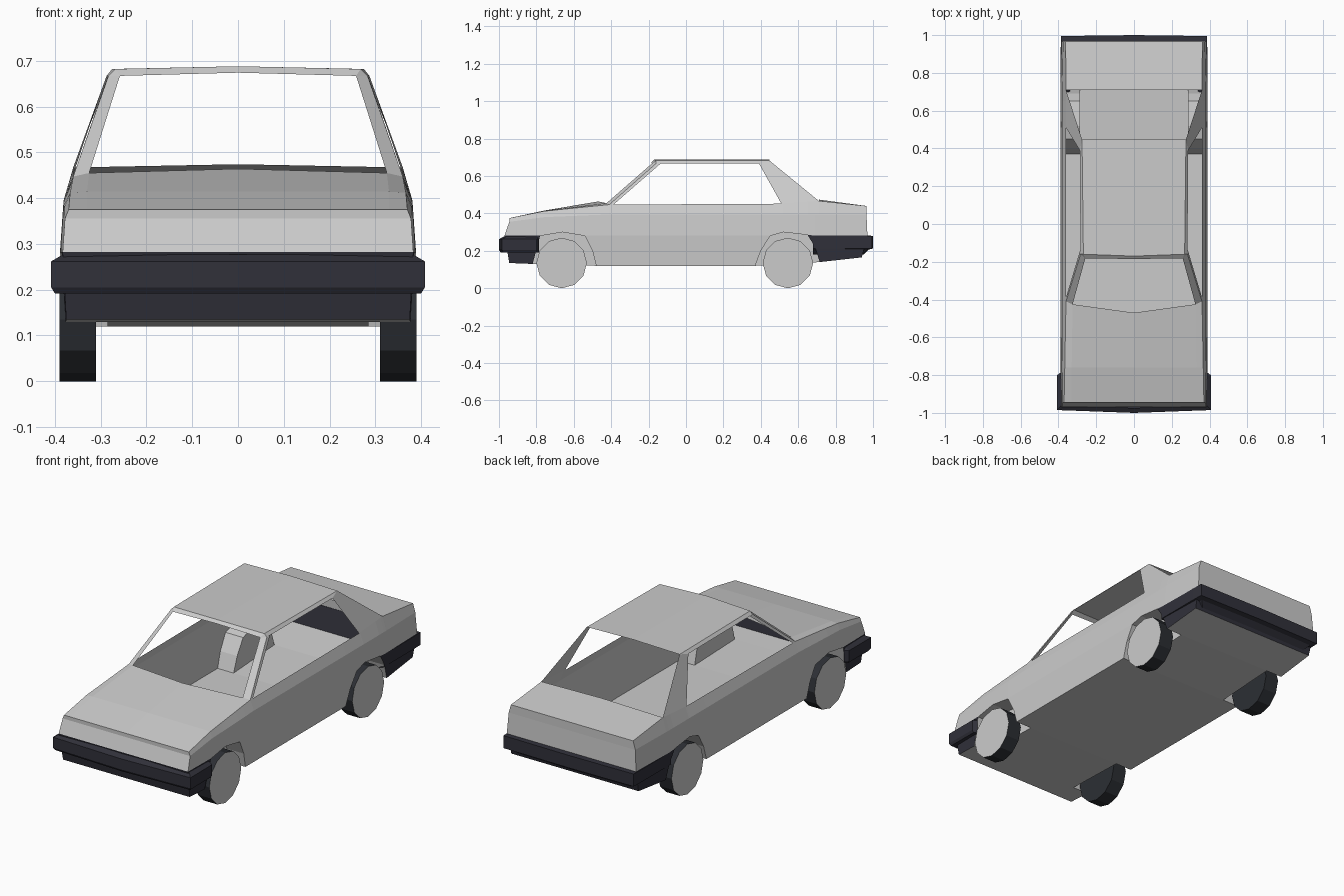
import bpy, bmesh, math
from mathutils import Vector, Matrix

if "Cube" in bpy.data.objects:
    bpy.data.objects.remove(bpy.data.objects["Cube"])


def material(name, colour):
    m = bpy.data.materials.new(name)
    m.use_nodes = True
    m.diffuse_color = (*colour, 1)
    m.node_tree.nodes["Principled BSDF"].inputs["Base Color"].default_value = (*colour, 1)
    return m


PAINT = material("pale grey paint", (0.6, 0.6, 0.6))
TRIM = material("dark blue grey trim", (0.03, 0.03, 0.042))
RUBBER = material("tyre rubber", (0.025, 0.028, 0.034))


def panel(name, quads, mats=(PAINT,), rule=None, centre=(0, 0, 0.3), inward=False):
    """Left half from quads, faced away from the centre, mirrored to the right."""
    bm = bmesh.new()
    for q in quads:
        pts = []
        for p in map(Vector, q):
            if all((p - o).length > 1e-4 for o in pts):
                pts.append(p)
        if len(pts) > 2:
            bm.faces.new([bm.verts.new(p) for p in pts])
    bmesh.ops.remove_doubles(bm, verts=bm.verts, dist=1e-4)
    for f in bm.faces:
        f.normal_update()
        mid = f.calc_center_median()
        if (f.normal.dot(mid - Vector(centre)) < 0) != inward:
            f.normal_flip()
        if rule and rule(mid):
            f.material_index = 1
    me = bpy.data.meshes.new(name)
    bm.to_mesh(me)
    bm.free()
    for m in mats:
        me.materials.append(m)
    ob = bpy.data.objects.new(name, me)
    bpy.context.collection.objects.link(ob)
    mod = ob.modifiers.new("mirror", "MIRROR")
    mod.merge_threshold = 0.0005
    return ob


def strips(lines):
    """Quads between neighbouring point lines."""
    return [(a[i], a[i + 1], b[i + 1], b[i])
            for a, b in zip(lines, lines[1:]) for i in range(len(a) - 1)]


def interp(table, t):
    for (a, va), (b, vb) in zip(table, table[1:]):
        if t <= b:
            return va + (vb - va) * max(0, (t - a) / (b - a))
    return table[-1][1]


# Body curves: along the length, and bulge by height
BELT_Z = [(-0.945, 0.375), (-0.76, 0.412), (-0.41, 0.447), (0.51, 0.452), (0.71, 0.467), (0.965, 0.44)]
BELT_X = [(-0.945, 0.37), (-0.41, 0.36), (0.71, 0.36), (0.965, 0.362)]
SHOULDER_Z = [(-0.945, 0.355), (-0.76, 0.38), (-0.41, 0.395), (0.965, 0.395)]
BULGE = [(0.12, 0.38), (0.28, 0.389), (0.395, 0.381)]
TAPER = [(-0.945, 0.985), (-0.6, 1), (0.7, 1), (0.965, 0.985)]
# Lower edge of the flanks, including both wheel arches
FRONT_ARCH = [(-0.82, 0.13), (-0.78, 0.28), (-0.66, 0.3), (-0.54, 0.28), (-0.5, 0.2), (-0.48, 0.12)]
REAR_ARCH = [(0.37, 0.12), (0.4, 0.2), (0.45, 0.28), (0.52, 0.3), (0.65, 0.285), (0.69, 0.22), (0.715, 0.14)]
EDGE = [(-0.945, 0.135), *FRONT_ARCH, (-0.41, 0.12), *REAR_ARCH, (0.965, 0.165)]
WELL_X = 0.285


def side_x(y, z):
    return interp(BULGE, z) * interp(TAPER, y)


def section(y, low):
    shoulder, mid = interp(SHOULDER_Z, y), max(0.282, low)
    rows = [(interp(BELT_X, y), y, interp(BELT_Z, y))]
    for z in (shoulder, mid, low):
        rows.append((side_x(y, z), y, z))
    if y < -0.9:
        rows[2] = (rows[2][0], y - 0.025, mid)
    if y > 0.9:
        rows[2] = (rows[2][0], y + 0.005, mid)
        rows[3] = (rows[3][0], y - 0.025, low)
    return rows


def is_trim(c):
    return c.z < 0.281 and (c.y < -0.775 or c.y > 0.652)


def to_middle(points, crown=0.0):
    return [[p, (0, p[1], p[2] + crown)] for p in points]


# Flanks, nose and tail
ys = sorted({y for y, _ in EDGE} | {-0.76, 0.51, 0.71})
sections = [section(y, interp(EDGE, y)) for y in ys]
panel("body_sides", strips(sections), (PAINT, TRIM), is_trim)
panel("nose", strips(to_middle(sections[0])), (PAINT, TRIM), is_trim)
panel("tail", strips(to_middle(sections[-1])), (PAINT, TRIM), is_trim)

# Bonnet and boot lid
belt = {y: s[0] for y, s in zip(ys, sections)}
cowl = [belt[-0.41], (0.325, -0.425, 0.455), (0, -0.47, 0.464)]
nose_line, kink = belt[-0.945], belt[-0.76]
panel("bonnet", strips([
    [nose_line, (0.33, *nose_line[1:]), (0, *nose_line[1:])],
    [kink, (0.33, kink[1], kink[2] + 0.002), (0, kink[1], kink[2] + 0.003)],
    cowl]))
panel("boot_lid", strips(to_middle([belt[0.71]], 0.007) + to_middle([belt[0.965]])))

# Wheel wells: arch lining and inner wall
for name, arch in (("front", FRONT_ARCH), ("rear", REAR_ARCH)):
    lining = [[(side_x(y, z), y, z), (WELL_X, y, z)] for y, z in arch]
    wall = [[(WELL_X, y, z), (WELL_X, y, interp([arch[0], arch[-1]], y))] for y, z in arch]
    mid_y = (arch[0][0] + arch[-1][0]) / 2
    panel(name + "_wheel_wells", strips(lining) + strips(wall),
          centre=(0.39, mid_y, 0.1), inward=True)

# Floor: centre strip, plus outer strips between the wells
flat = [EDGE[0], FRONT_ARCH[0], FRONT_ARCH[-1], REAR_ARCH[0], REAR_ARCH[-1], (0.94, 0.165)]
floor = strips([[(0, y, z), (WELL_X, y, z)] for y, z in flat])
for i in (0, 2, 4):
    floor += strips([[(WELL_X, y, z), (side_x(y, z), y, z)] for y, z in flat[i:i + 2]])
panel("floor", floor)

# Roof with front header and side rails
front_corner, rear_corner = (0.268, -0.16, 0.682), (0.275, 0.447, 0.682)
rail_front, rail_rear = (0.283, -0.16, 0.667), (0.287, 0.39, 0.667)
header = [(0, -0.185, 0.674), (0.258, -0.182, 0.667)]
panel("roof", [
    (front_corner, rear_corner, (0, 0.447, 0.688), (0, -0.17, 0.688)),
    (front_corner, rail_front, rail_rear, rear_corner),
    (header[0], header[1], front_corner, (0, -0.17, 0.688)),
    (header[1], rail_front, front_corner)])

# Windscreen pillars and rear pillars
panel("windscreen_pillars", [
    (header[1], rail_front, belt[-0.41], cowl[1]),
    (rail_front, (0.284, -0.135, 0.667), (0.36, -0.388, 0.447), belt[-0.41])])
panel("rear_pillars", [(rail_rear, rear_corner, belt[0.71], belt[0.51])])


# Bumpers swept round each end; each layer is (pull inward, height)
def bumper(name, plan, layers):
    lines = []
    for inset, z in layers:
        lines.append([(max(0, x - inset * (x > 0)), y - math.copysign(inset, y) * end, z)
                      for x, y, end in plan])
    panel(name, strips(lines), (TRIM,), centre=(0, plan[0][1] * 0.9, 0.235))


bumper("front_bumper",
       [(0.386, -0.785, 0), (0.407, -0.8, 0), (0.408, -0.985, 1), (0, -1.0, 1)],
       [(0.026, 0.277), (0, 0.262), (0, 0.205), (0.008, 0.192), (0.04, 0.192)])
bumper("rear_bumper",
       [(0.388, 0.68, 0), (0.388, 0.93, 0), (0.386, 0.995, 1), (0, 1.0, 1)],
       [(0.03, 0.282), (0, 0.28), (0, 0.213), (0.025, 0.206), (0.05, 0.18)])

# Wheels: pale outer discs, dark tread and inner sides
for end, y in (("front", -0.665), ("rear", 0.545)):
    for side, s in (("left", 1), ("right", -1)):
        bm = bmesh.new()
        bmesh.ops.create_cone(bm, cap_ends=True, segments=12, radius1=0.135, radius2=0.135, depth=0.08,
                              matrix=Matrix.Translation((s * 0.35, y, 0.135))
                              @ Matrix.Rotation(math.pi / 2, 4, "Y"))
        bm.normal_update()
        for f in bm.faces:
            f.material_index = int(f.normal.x * s > 0.5)
        me = bpy.data.meshes.new(f"{end}_{side}_wheel")
        bm.to_mesh(me)
        bm.free()
        me.materials.append(RUBBER)
        me.materials.append(PAINT)
        bpy.context.collection.objects.link(bpy.data.objects.new(me.name, me))
